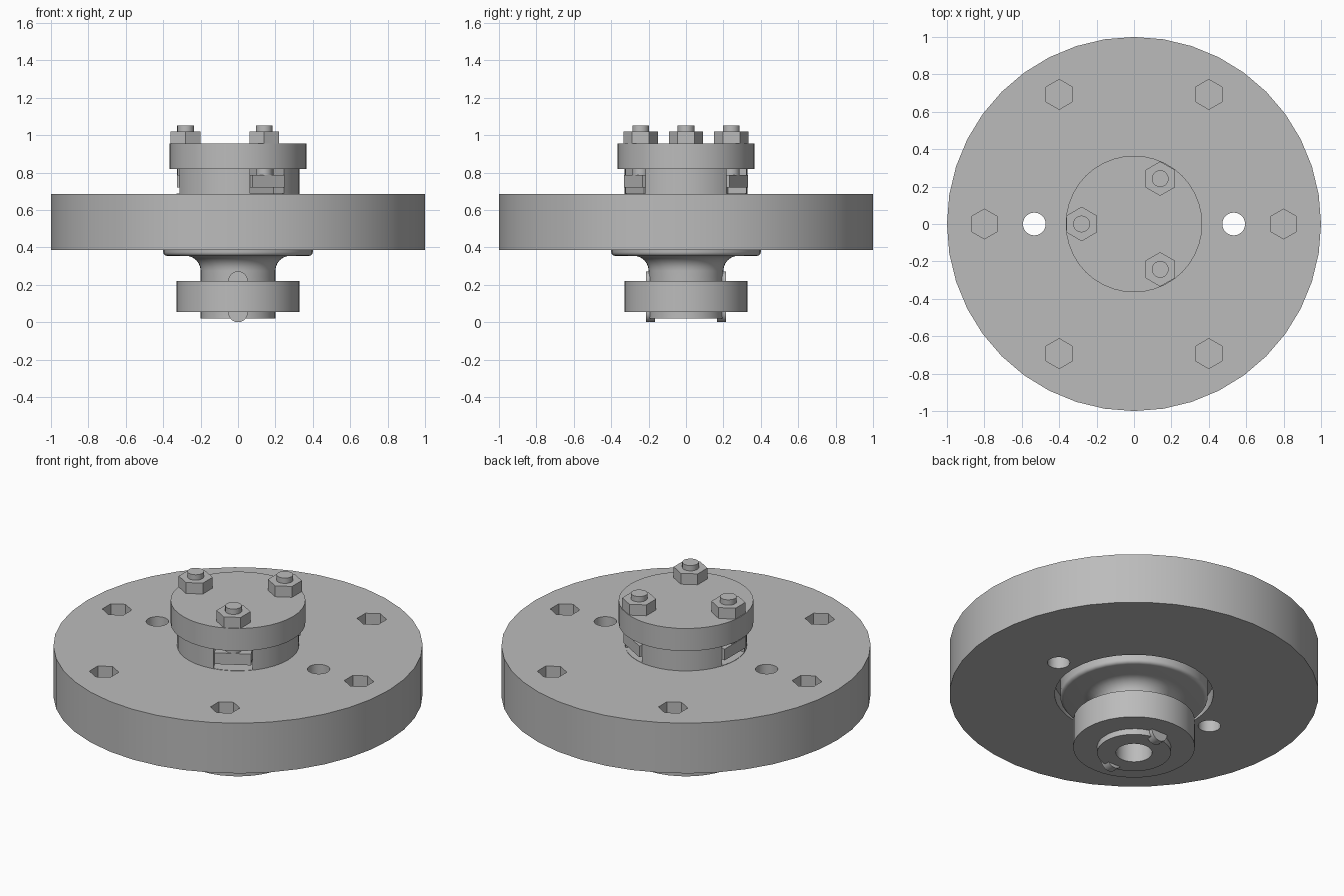
import bpy, bmesh
from math import sin, cos, pi, radians
from mathutils import Matrix

old = bpy.data.objects.get("Cube")
if old:
    bpy.data.objects.remove(old, do_unlink=True)

GREY = (0.5, 0.5, 0.5, 1)
steel = bpy.data.materials.new("steel grey")
steel.use_nodes = True
steel.diffuse_color = GREY
steel.node_tree.nodes["Principled BSDF"].inputs["Base Color"].default_value = GREY


def finish(bm, name):
    bmesh.ops.recalc_face_normals(bm, faces=bm.faces)
    mesh = bpy.data.meshes.new(name)
    bm.to_mesh(mesh)
    bm.free()
    mesh.materials.append(steel)
    obj = bpy.data.objects.new(name, mesh)
    bpy.context.collection.objects.link(obj)
    return obj


def smooth(obj):
    bpy.ops.object.select_all(action="DESELECT")
    bpy.context.view_layer.objects.active = obj
    obj.select_set(True)
    bpy.ops.object.shade_smooth_by_angle(angle=radians(32))


def lathe(name, profile, steps=40):
    """Turn a closed (radius, height) profile around the z axis."""
    bm = bmesh.new()
    verts = [bm.verts.new((r, 0, z)) for r, z in profile]
    edges = [bm.edges.new((a, b)) for a, b in zip(verts, verts[1:] + verts[:1])]
    bmesh.ops.spin(bm, geom=verts + edges, cent=(0, 0, 0), axis=(0, 0, 1),
                   angle=2 * pi, steps=steps)
    bmesh.ops.remove_doubles(bm, verts=bm.verts, dist=0.0001)
    return finish(bm, name)


def prism(name, points, low, high, matrix=Matrix()):
    """Extrude a flat outline from low to high, then place it."""
    bm = bmesh.new()
    face = bm.faces.new([bm.verts.new((x, y, low)) for x, y in points])
    top = bmesh.ops.extrude_face_region(bm, geom=[face])["geom"]
    bmesh.ops.translate(bm, vec=(0, 0, high - low),
                        verts=[v for v in top if isinstance(v, bmesh.types.BMVert)])
    bmesh.ops.transform(bm, matrix=matrix, verts=bm.verts)
    return finish(bm, name)


def arc(radius, start, end, count, cx=0, cy=0):
    angles = [radians(start + (end - start) * i / count) for i in range(count + 1)]
    return [(cx + radius * cos(a), cy + radius * sin(a)) for a in angles]


def ring(radius, sides, cx=0, cy=0, start=0):
    return arc(radius, start, start + 360, sides, cx, cy)[:-1]


def block(x0, x1, half):
    return [(x0, -half), (x1, -half), (x1, half), (x0, half)]


def cut(obj, cutters):
    for cutter in cutters:
        cutter.hide_render = True
        mod = obj.modifiers.new("cut", "BOOLEAN")
        mod.operation, mod.solver, mod.object = "DIFFERENCE", "EXACT", cutter
        bpy.context.view_layer.objects.active = obj
        bpy.ops.object.modifier_apply(modifier=mod.name)
        bpy.data.objects.remove(cutter, do_unlink=True)


# Main disc with a recess below, hex pockets and two through holes
disc = lathe("main_disc", [(0.32, 0.47), (0.43, 0.47), (0.43, 0.385), (1, 0.385),
                           (1, 0.685), (0.32, 0.685)])
pockets = [prism("pocket_cutter", ring(0.08, 6, 0.8 * cos(k * pi / 3),
                                       0.8 * sin(k * pi / 3), 30), 0.485, 0.8)
           for k in range(6)]
holes = [prism("hole_cutter", ring(0.061, 24, x, 0), 0.2, 0.8) for x in (-0.533, 0.533)]
cut(disc, pockets + holes)
smooth(disc)

# Flanged hub: bored neck, filleted flange and notched upper drum
hub = lathe("hub", [(0.098, 0.02), (0.2, 0.02)]
            + arc(0.08, 180, 90, 6, 0.28, 0.275)
            + arc(0.02, -90, 0, 4, 0.38, 0.375)
            + [(0.4, 0.475), (0.33, 0.475), (0.33, 0.82), (0.098, 0.82)])
turns = [Matrix.Rotation(radians(a), 4, "Z") for a in (180, 60, -60)]
cut(hub, [prism("notch_cutter", block(0.2, 0.5, 0.105), 0.687, 0.9, t) for t in turns])
smooth(hub)

# Clamp cap and lower collar
smooth(prism("clamp_cap", ring(0.365, 40), 0.82, 0.955))
smooth(lathe("lower_collar", [(0.19, 0.055), (0.33, 0.055), (0.33, 0.22), (0.19, 0.22)]))

# Clamp bolts: captive bar, stud and hex nut
for number, turn in enumerate(turns, 1):
    prism(f"bolt_bar_{number}", block(0.21, 0.326, 0.1), 0.72, 0.787, turn)
    smooth(prism(f"bolt_stud_{number}", ring(0.045, 20, 0.28), 0.76, 1.052, turn))
    prism(f"bolt_nut_{number}", ring(0.092, 6, 0.28, 0, 30), 0.955, 1.02, turn)

# Round-ended keys at the front and back of the neck
outline = arc(0.053, 0, 180, 12, 0, 0.219) + arc(0.053, 180, 360, 12, 0, 0.053)
upright = Matrix.Rotation(pi / 2, 4, "X")
for name, low in (("front_key", 0.165), ("back_key", -0.215)):
    smooth(prism(name, outline, low, low + 0.05, upright))
